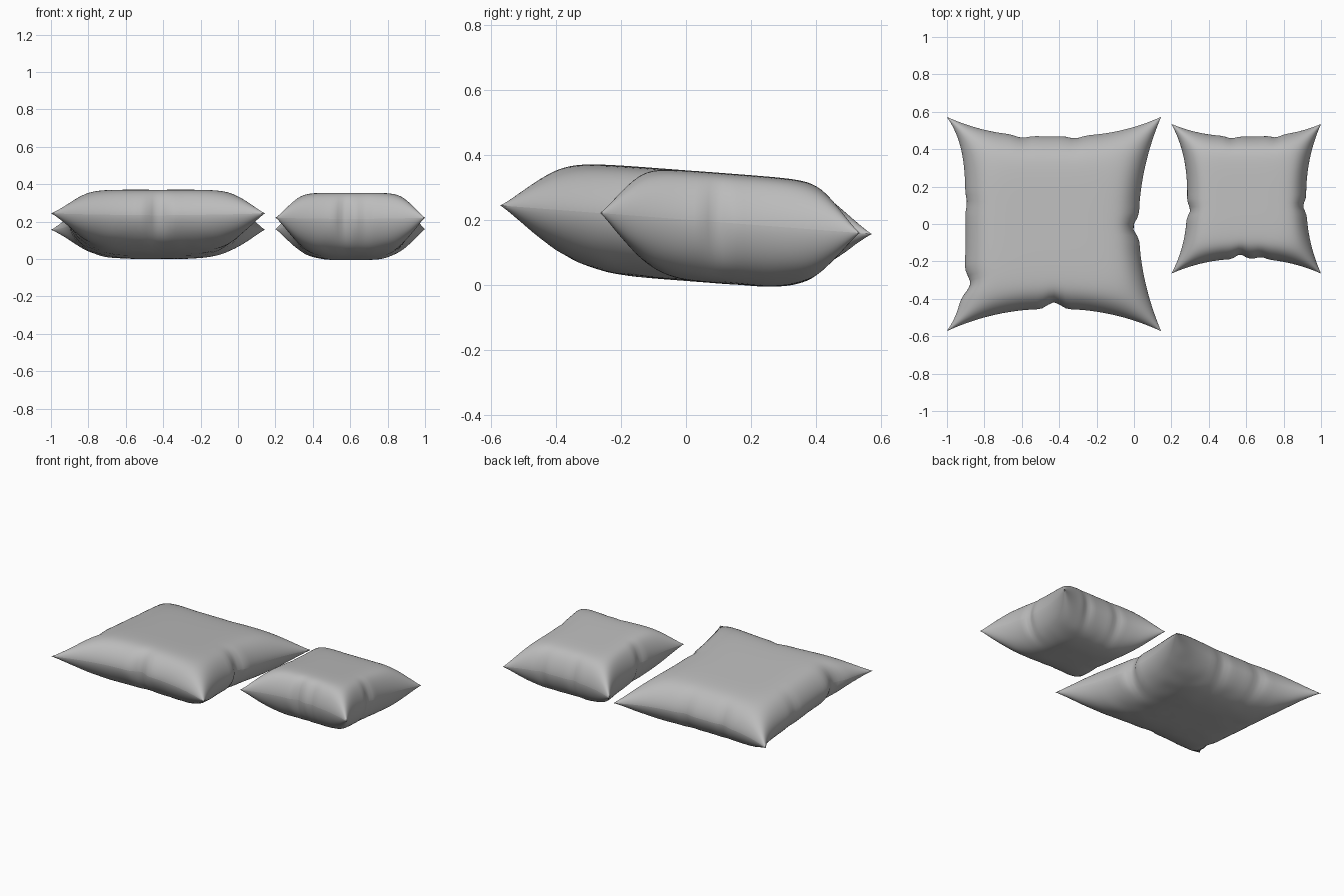
import bpy, bmesh, math
from mathutils import Vector, noise

cube = bpy.data.objects.get("Cube")
if cube:
    bpy.data.objects.remove(cube, do_unlink=True)

fabric = bpy.data.materials.new("grey fabric")
fabric.use_nodes = True
GREY = (0.5, 0.5, 0.5, 1)
fabric.diffuse_color = GREY
fabric.node_tree.nodes["Principled BSDF"].inputs["Base Color"].default_value = GREY

N = 56          # grid cells along each side
LOFT = 0.188    # how far the filling bulges from the seam
FLAT = 0.156    # height at which the top levels off
SLOPE = -0.077  # the pillows lean down towards the back


def pull(side, along, across):
    """Inward pull of one edge: a broad curve plus pinched puckers."""
    inset, power, puckers = side
    move = inset * (1 - abs(along) ** power) * across
    for at, width, depth in puckers:
        t = ((along - at) / width) ** 2
        move += depth * (1 - 0.6 * t) * math.exp(-t) * across ** 6
    return move


def pillow(name, centre, half, left, right, back, front):
    cx, cy, cz = centre
    bm = bmesh.new()
    steps = [math.sin(math.pi / 2 * (2 * i / N - 1)) for i in range(N + 1)]

    def point(u, v, up):
        x = half * u
        x += pull(right, v, -u) if u < 0 else -pull(left, v, u)
        y = half * v
        y += pull(front, u, -v) if v < 0 else -pull(back, u, v)
        h = LOFT * max(0, (1 - u ** 4) * (1 - v ** 4)) ** 0.6
        if up:
            h /= (1 + (h / FLAT) ** 8) ** 0.125
        else:
            ripple = noise.noise(Vector((x * 12, y * 12, cx)))
            h = -h * (1 + 0.025 * ripple * max(abs(u), abs(v)))
        return cx + x, cy + y, cz + SLOPE * y + h

    # Upper and lower sheets share the seam vertices
    sheets = {}
    for up in (True, False):
        for i, u in enumerate(steps):
            for j, v in enumerate(steps):
                seam = i in (0, N) or j in (0, N)
                if seam and not up:
                    sheets[up, i, j] = sheets[True, i, j]
                else:
                    sheets[up, i, j] = bm.verts.new(point(u, v, up))
    for up in (True, False):
        for i in range(N):
            for j in range(N):
                ring = [sheets[up, a, b] for a, b in
                        ((i, j), (i + 1, j), (i + 1, j + 1), (i, j + 1))]
                bm.faces.new(ring if up else ring[::-1])
    # Crisp seam line around the edge
    rim = {sheets[True, i, j] for i in range(N + 1) for j in range(N + 1)
           if i in (0, N) or j in (0, N)}
    for f in bm.faces:
        f.smooth = True
    for e in bm.edges:
        if e.verts[0] in rim and e.verts[1] in rim:
            e.smooth = False
    mesh = bpy.data.meshes.new(name)
    bm.to_mesh(mesh)
    bm.free()
    mesh.materials.append(fabric)
    obj = bpy.data.objects.new(name, mesh)
    bpy.context.collection.objects.link(obj)


# Each edge: inset, curve power, puckers (position, width, depth)
pillow("large_pillow", (-0.428, 0, 0.2), 0.573,
       left=(0.12, 2, [(-0.03, 0.1, 0.03)]),
       right=(0.1, 4, [(-0.56, 0.12, 0.035), (0.2, 0.08, 0.008)]),
       back=(0.105, 2.5, [(0.2, 0.09, 0.012), (-0.3, 0.09, 0.012)]),
       front=(0.12, 2.2, [(0, 0.1, 0.035)]))
pillow("small_pillow", (0.6, 0.135, 0.19), 0.4,
       left=(0.08, 2.2, [(-0.1, 0.1, 0.016)]),
       right=(0.085, 2.5, [(-0.15, 0.1, 0.016)]),
       back=(0.068, 2.5, [(-0.2, 0.1, 0.01), (0.4, 0.1, 0.01)]),
       front=(0.08, 2.2, [(-0.08, 0.1, 0.022), (0.2, 0.1, 0.01)]))
